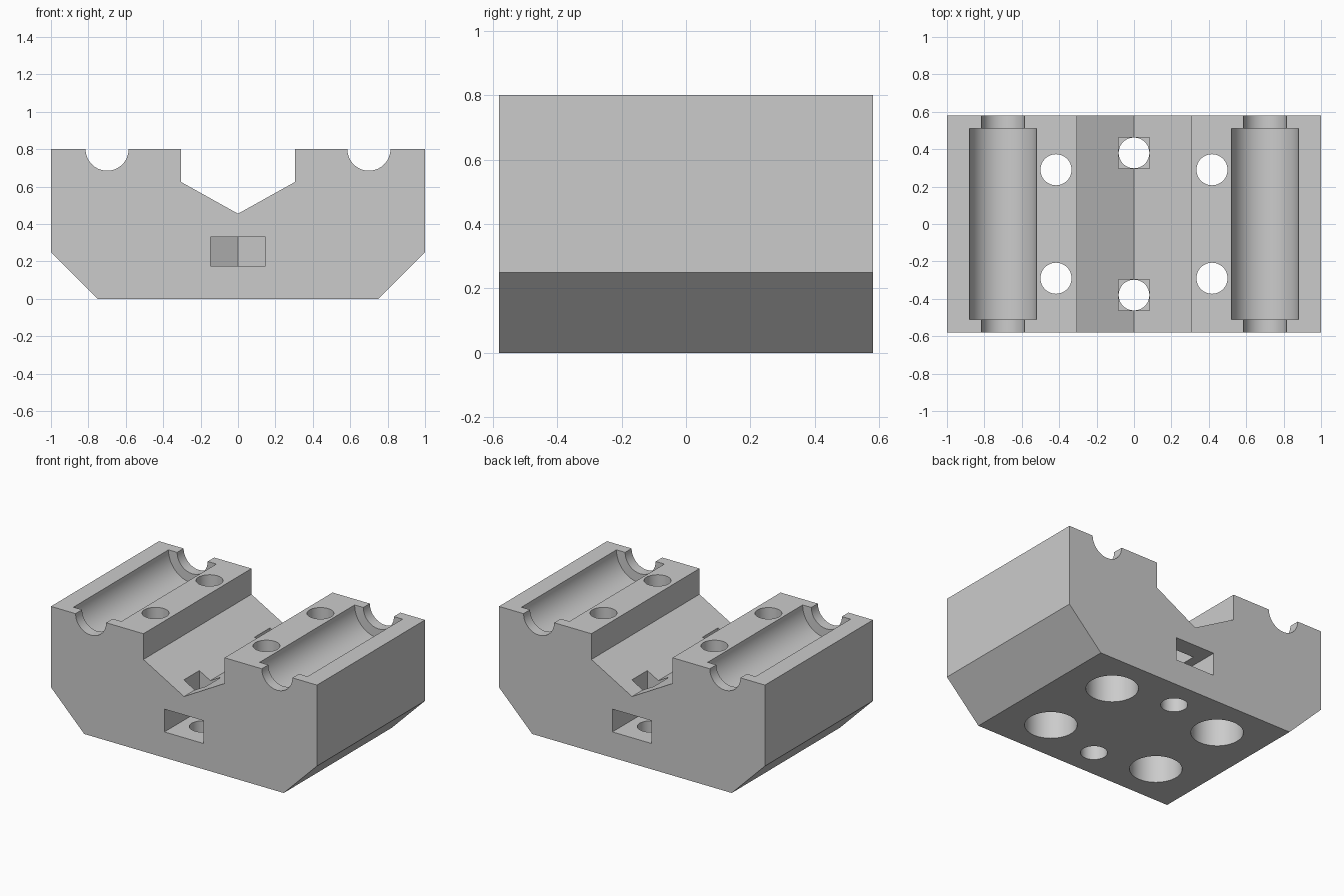
import bpy, bmesh, math
from mathutils import Vector

if "Cube" in bpy.data.objects:
    bpy.data.objects.remove(bpy.data.objects["Cube"], do_unlink=True)

grey = bpy.data.materials.new("light grey")
grey.use_nodes = True
grey.diffuse_color = (0.6, 0.6, 0.6, 1)
grey.node_tree.nodes["Principled BSDF"].inputs["Base Color"].default_value = grey.diffuse_color

HALF = 0.58       # half depth of the block
TOP = 0.8         # height of the block


def prism(name, profile, along, start, end):
    """Extrude a closed 2D profile along y (profile is x, z) or z (profile is x, y)."""
    bm = bmesh.new()
    place = (lambda a, b: (a, start, b)) if along == "y" else (lambda a, b: (a, b, start))
    face = bm.faces.new([bm.verts.new(place(a, b)) for a, b in profile])
    out = bmesh.ops.extrude_face_region(bm, geom=[face])
    step = Vector((0, end - start, 0)) if along == "y" else Vector((0, 0, end - start))
    moved = [v for v in out["geom"] if isinstance(v, bmesh.types.BMVert)]
    bmesh.ops.translate(bm, vec=step, verts=moved)
    bmesh.ops.recalc_face_normals(bm, faces=bm.faces)
    mesh = bpy.data.meshes.new(name)
    bm.to_mesh(mesh)
    bm.free()
    mesh.materials.append(grey)
    obj = bpy.data.objects.new(name, mesh)
    bpy.context.collection.objects.link(obj)
    return obj


def circle(a, b, r, n=64):
    return [(a + r * math.cos(2 * math.pi * i / n), b + r * math.sin(2 * math.pi * i / n))
            for i in range(n)]


# Block with chamfered lower edges and a stepped V valley on top
right_half = [(0.75, 0), (1, 0.25), (1, TOP), (0.305, TOP), (0.305, 0.625)]
left_half = [(-x, z) for x, z in reversed(right_half)]
block = prism("carriage_block", right_half + [(0, 0.455)] + left_half, "y", -HALF, HALF)

cutters = []
for sx in (-1, 1):
    # Rod groove and wider bearing seat
    cutters.append(prism("rod_groove", circle(sx * 0.7, TOP, 0.115), "y", -0.7, 0.7))
    cutters.append(prism("bearing_seat", circle(sx * 0.7, TOP, 0.18), "y", -0.51, 0.51))
    # Screw holes with wide bores from below
    for sy in (-1, 1):
        x, y = sx * 0.417, sy * 0.29
        cutters.append(prism("screw_hole", circle(x, y, 0.083), "z", -0.1, 0.9))
        cutters.append(prism("screw_bore", circle(x, y, 0.16), "z", -0.1, 0.4))

for sy in (-1, 1):
    # Nut slot open to the end face, with a pointed inner end
    slot = [(-0.147, 0.7), (-0.147, 0.295), (0, 0.21), (0.147, 0.295), (0.147, 0.7)]
    cutters.append(prism("nut_slot", [(x, sy * y) for x, y in slot], "z", 0.175, 0.33))
    # Square shaft above the slot and round hole below it
    h, y = 0.083, sy * 0.38
    square = [(-h, y - h), (h, y - h), (h, y + h), (-h, y + h)]
    cutters.append(prism("square_shaft", square, "z", 0.25, 0.9))
    cutters.append(prism("centre_hole", circle(0, y, 0.082), "z", -0.1, 0.25))

# Cut everything out of the block
bpy.ops.object.select_all(action="DESELECT")
block.select_set(True)
bpy.context.view_layer.objects.active = block
for cutter in cutters:
    cutter.hide_render = True
    mod = block.modifiers.new("cut", "BOOLEAN")
    mod.operation = "DIFFERENCE"
    mod.solver = "EXACT"
    mod.object = cutter
    bpy.ops.object.modifier_apply(modifier=mod.name)
for cutter in cutters:
    bpy.data.objects.remove(cutter, do_unlink=True)

bpy.ops.object.shade_smooth_by_angle(angle=math.radians(25))
